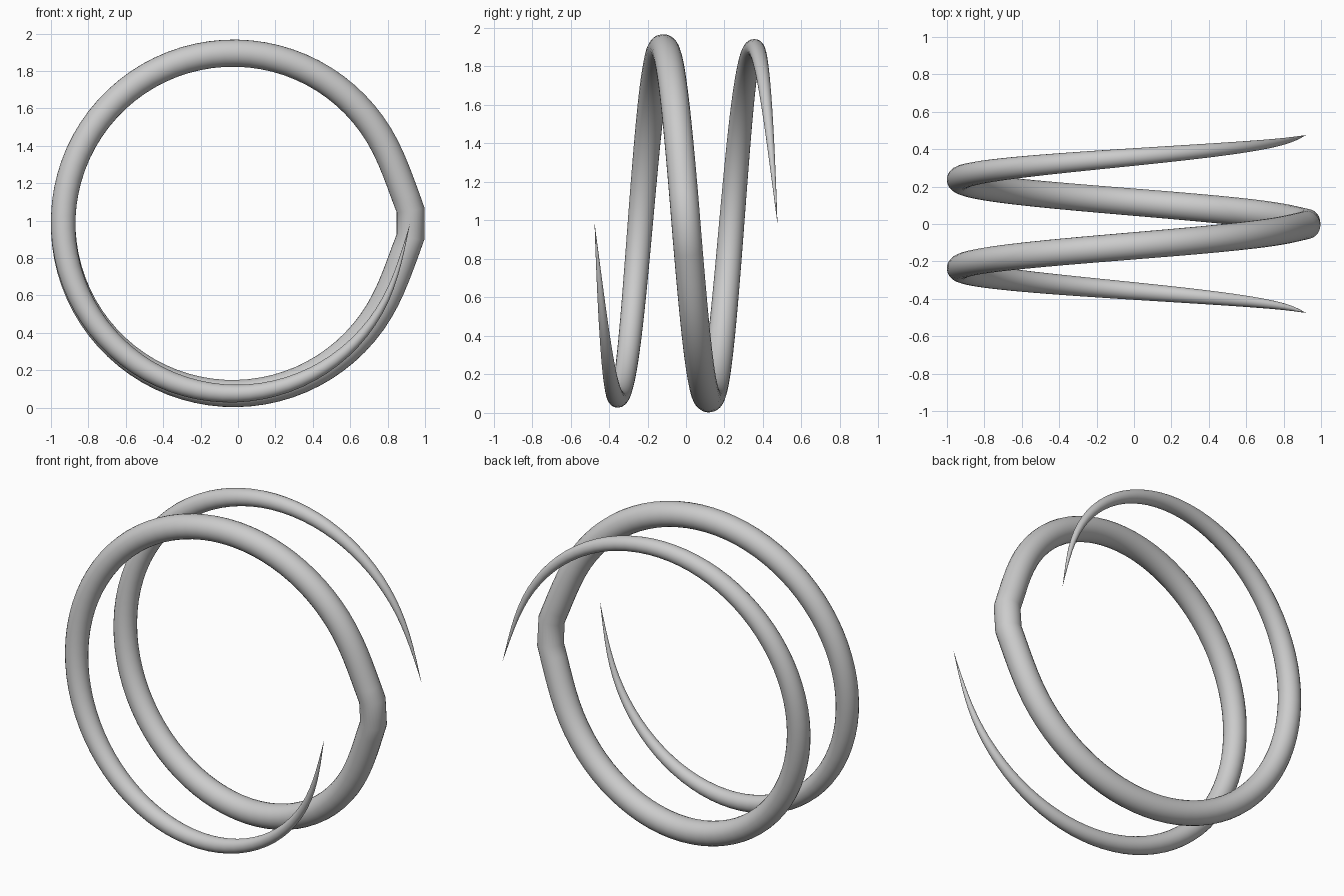
import bpy
from math import sin, cos, radians, exp, pi

if "Cube" in bpy.data.objects:
    bpy.data.objects.remove(bpy.data.objects["Cube"])

CX, CZ, R = -0.025, 0.985, 0.91      # coil centre and path radius
HALF = 0.475                         # half length along y
FLAT = radians(4.4)                  # half of the straight stretch at the middle
STEPS = 80


def branch_point(a):
    """Path point and tube radius, one turn from the middle to a tip (a = 0..2 pi)."""
    near = max(0.0, 1 - (a - FLAT) / radians(25))
    tip = max(0.0, 1 - (2 * pi - a) / radians(25))
    rad = R + 0.04 * near ** 3 + 0.035 * tip ** 3
    u = 1 - a / (2 * pi)
    tube = 0.077 * (1 - exp(-3.8 * u)) + 0.0002
    return (CX + rad * cos(a), HALF * a / (2 * pi), -rad * sin(a)), tube


# One turn, then its half-turn rotation about x, joined by a straight middle
half = [branch_point(FLAT + (2 * pi - FLAT) * i / STEPS) for i in range(STEPS + 1)]
path = [((x, -y, -z), t) for (x, y, z), t in reversed(half)] + half

# Tapered tube swept along the path
curve = bpy.data.curves.new("tapered_coil", 'CURVE')
curve.dimensions = '3D'
curve.bevel_depth = 1.0
curve.bevel_resolution = 10
curve.use_fill_caps = True
spline = curve.splines.new('POLY')
spline.points.add(len(path) - 1)
for p, ((x, y, z), t) in zip(spline.points, path):
    p.co = (x, y, z + CZ, 1)
    p.radius = t

coil = bpy.data.objects.new("tapered_coil", curve)
bpy.context.collection.objects.link(coil)
bpy.context.view_layer.objects.active = coil
coil.select_set(True)
bpy.ops.object.convert(target='MESH')
bpy.ops.object.shade_smooth_by_angle(angle=radians(40))
